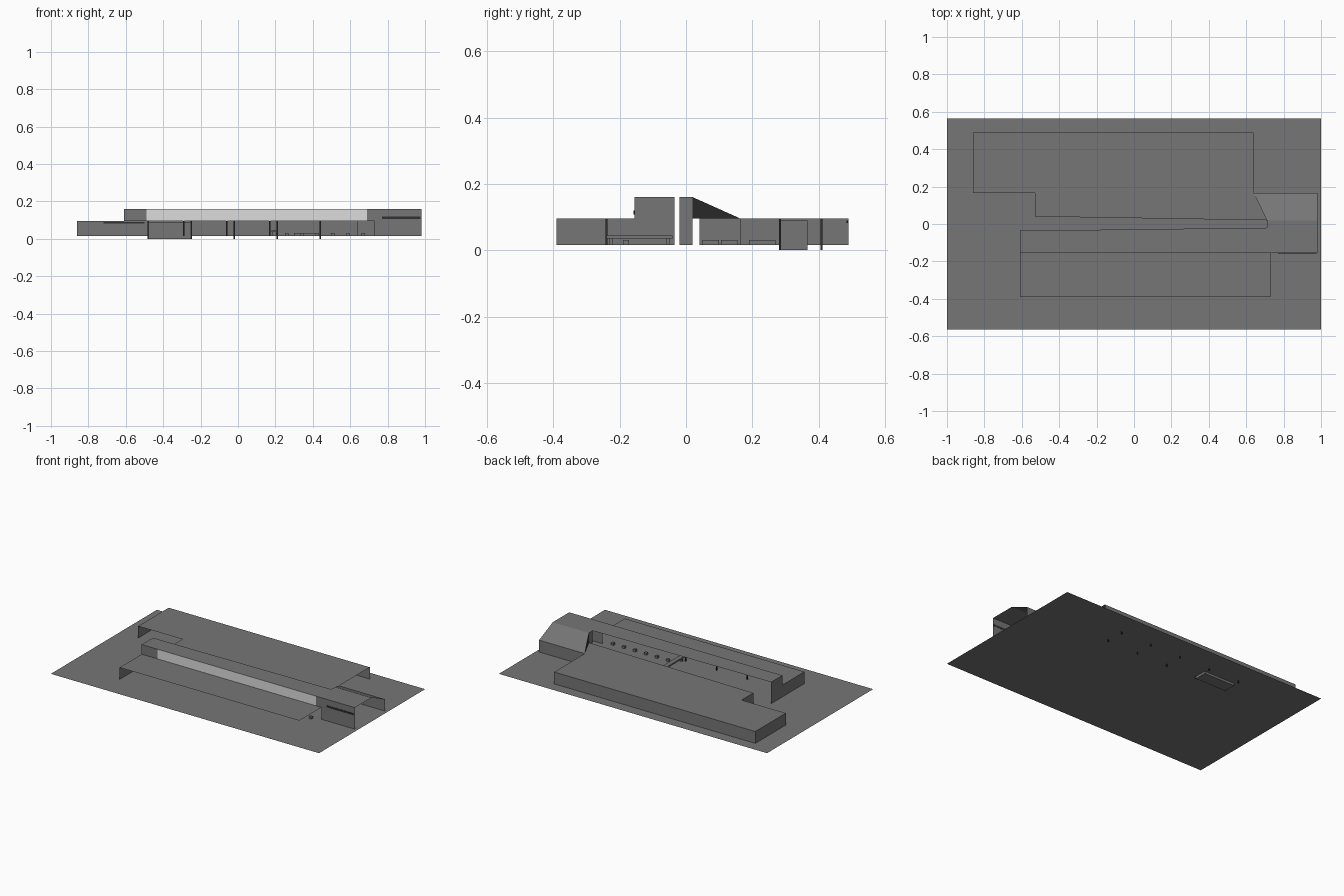
import bpy, bmesh

cube = bpy.data.objects.get("Cube")
if cube:
    bpy.data.objects.remove(cube, do_unlink=True)


def material(name, value):
    m = bpy.data.materials.new(name)
    m.use_nodes = True
    colour = (value, value, value, 1)
    m.diffuse_color = colour
    m.node_tree.nodes["Principled BSDF"].inputs["Base Color"].default_value = colour
    return m


GREY = material("concrete grey", 0.18)
LIGHT = material("pale glazing", 0.72)
DARK = material("dark slot", 0.03)

GROUND, LOW, HIGH = 0.015, 0.095, 0.16


def finish(name, bm, mat):
    mesh = bpy.data.meshes.new(name)
    bm.to_mesh(mesh)
    bm.free()
    mesh.materials.append(mat)
    obj = bpy.data.objects.new(name, mesh)
    bpy.context.collection.objects.link(obj)
    return obj


def sheet(name, points, mat=GREY):
    """One flat face through 3D points."""
    bm = bmesh.new()
    bm.faces.new([bm.verts.new(p) for p in points])
    return finish(name, bm, mat)


def flat(name, outline, z):
    return sheet(name, [(x, y, z) for x, y in outline])


def wall(name, a, b, top, bottom=GROUND, mat=GREY):
    """Upright sheet between two plan points."""
    return sheet(name, [(*a, bottom), (*b, bottom), (*b, top), (*a, top)], mat)


def box(name, x, y, z, mat=GREY):
    bm = bmesh.new()
    bmesh.ops.create_cube(bm, size=1)
    for v in bm.verts:
        v.co = [lo + (c + 0.5) * (hi - lo) for c, (lo, hi) in zip(v.co, (x, y, z))]
    return finish(name, bm, mat)


# Site
flat("ground", [(-1, -0.565), (1, -0.565), (1, 0.565), (-1, 0.565)], GROUND)

# Roofs either side of the tapering court
flat("front_low_roof", [(-0.61, -0.39), (0.73, -0.39), (0.73, -0.155), (-0.61, -0.155)], LOW)
flat("high_roof", [(-0.61, -0.155), (0.98, -0.155), (0.98, 0.02), (0.71, 0.02),
                   (0.71, -0.02), (-0.53, -0.035), (-0.61, -0.035)], HIGH)
flat("rear_roof", [(-0.86, 0.165), (-0.53, 0.165), (-0.53, 0.04), (0.71, 0.02),
                   (0.64, 0.165), (0.64, 0.49), (-0.86, 0.49)], LOW)
sheet("sloped_roof", [(0.98, 0.02, HIGH), (0.98, 0.165, LOW),
                      (0.64, 0.165, LOW), (0.71, 0.02, HIGH)])
sheet("slope_gable", [(0.71, 0.02, HIGH), (0.64, 0.165, LOW), (0.71, 0.02, LOW)], DARK)

# Solid walls; the remaining sides are open
wall("front_wing_end", (-0.61, -0.155), (-0.61, -0.39), LOW)
wall("high_block_end", (-0.61, -0.035), (-0.61, -0.155), HIGH)
wall("rear_wing_end", (-0.86, 0.49), (-0.86, 0.165), LOW)
wall("rear_inner_end", (-0.53, 0.165), (-0.53, 0.04), LOW)
wall("rear_wall", (0.64, 0.49), (-0.86, 0.49), LOW)
wall("side_rear_wall", (0.98, 0.165), (0.64, 0.165), LOW)
wall("court_end", (0.71, 0.02), (0.71, -0.02), HIGH)
wall("entrance_wall", (0.73, -0.155), (0.98, -0.155), HIGH)

# Clerestory band above the low roof
wall("clerestory_left_pier", (0.69, -0.155), (0.73, -0.155), HIGH, LOW)
wall("clerestory_right_pier", (-0.61, -0.155), (-0.49, -0.155), HIGH, LOW)
wall("clerestory_glazing", (-0.49, -0.155), (0.69, -0.155), HIGH, LOW, LIGHT)
box("entrance_slit", (0.77, 0.975), (-0.158, -0.154), (0.107, 0.119), DARK)
box("rear_slit", (-0.72, -0.5), (0.484, 0.489), (0.082, 0.089), DARK)

# Core room and slim column grid in the rear wing
box("core_room", (-0.48, -0.25), (0.283, 0.367), (0, 0.09))
for i in range(5):
    x = -0.48 + 0.23 * i
    for y in (0.283, 0.408):
        box("rear_column", (x - 0.003, x + 0.003), (y - 0.003, y + 0.003), (0, LOW - 0.001), DARK)

# Front wing columns
for i in range(3):
    x = -0.29 + 0.23 * i
    box("front_column", (x - 0.003, x + 0.003), (-0.243, -0.237), (GROUND, LOW - 0.001), DARK)

# Furniture on the open floor
for i in range(6):
    x = 0.26 + 0.082 * i
    box("seat", (x - 0.009, x + 0.009), (-0.19, -0.172), (GROUND, 0.03))
box("counter_top", (0.18, 0.21), (-0.24, -0.04), (0.035, 0.045))
for y in (-0.23, -0.06):
    box("counter_leg", (0.185, 0.205), (y, y + 0.01), (GROUND, 0.035))
for y0, y1 in ((0.05, 0.1), (0.105, 0.155), (0.19, 0.27)):
    box("low_table", (0.3, 0.42), (y0, y1), (GROUND, 0.03))
